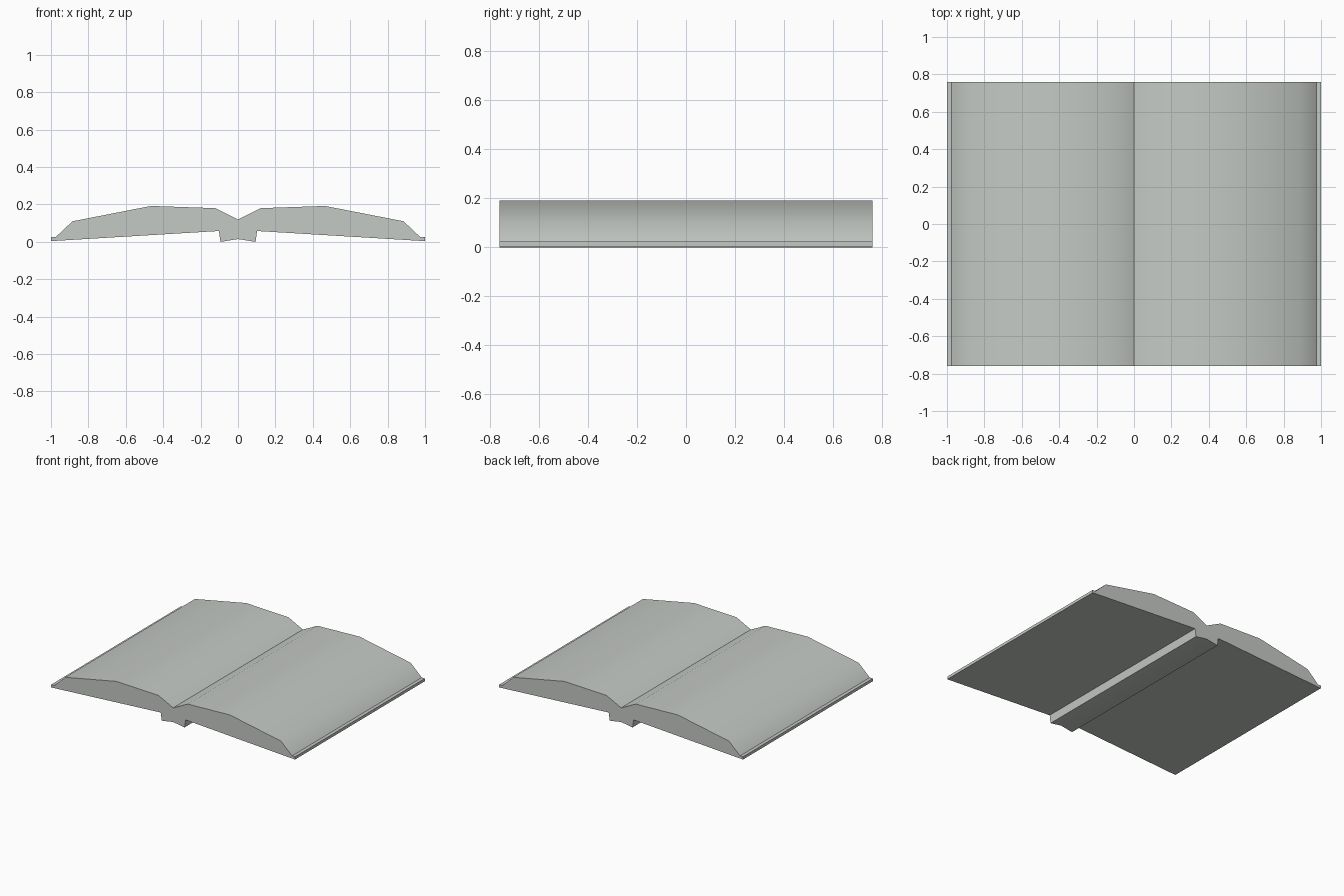
import bpy
import bmesh
import math

cube = bpy.data.objects.get("Cube")
if cube:
    bpy.data.objects.remove(cube, do_unlink=True)

HALF_LENGTH = 0.76

# Colour
paper = bpy.data.materials.new("pale grey")
colour = (0.56, 0.59, 0.56, 1)
paper.diffuse_color = colour
paper.use_nodes = True
paper.node_tree.nodes["Principled BSDF"].inputs["Base Color"].default_value = colour

# Half outline, from the gutter over the page, round the cover edge to the spine
gutter = (0, 0.12)
spine_middle = (0, 0.015)
half = [(0.12, 0.18), (0.465, 0.192), (0.885, 0.11), (0.975, 0.025),
        (1, 0.025), (1, 0.004), (0.102, 0.058), (0.094, 0)]
mirrored = [(-x, z) for x, z in reversed(half)]
outline = [gutter] + half + [spine_middle] + mirrored

# Open book: the outline extruded from front to back
bm = bmesh.new()
front = bm.faces.new([bm.verts.new((x, -HALF_LENGTH, z)) for x, z in outline])
extruded = bmesh.ops.extrude_face_region(bm, geom=[front], use_keep_orig=True)
moved = [v for v in extruded["geom"] if isinstance(v, bmesh.types.BMVert)]
bmesh.ops.translate(bm, verts=moved, vec=(0, 2 * HALF_LENGTH, 0))
bmesh.ops.recalc_face_normals(bm, faces=bm.faces)
mesh = bpy.data.meshes.new("open_book")
bm.to_mesh(mesh)
bm.free()
mesh.materials.append(paper)

book = bpy.data.objects.new("open_book", mesh)
bpy.context.collection.objects.link(book)

# Rounded pages with a sharp gutter and cover edges
bpy.ops.object.select_all(action="DESELECT")
book.select_set(True)
bpy.context.view_layer.objects.active = book
bpy.ops.object.shade_smooth_by_angle(angle=math.radians(35))
